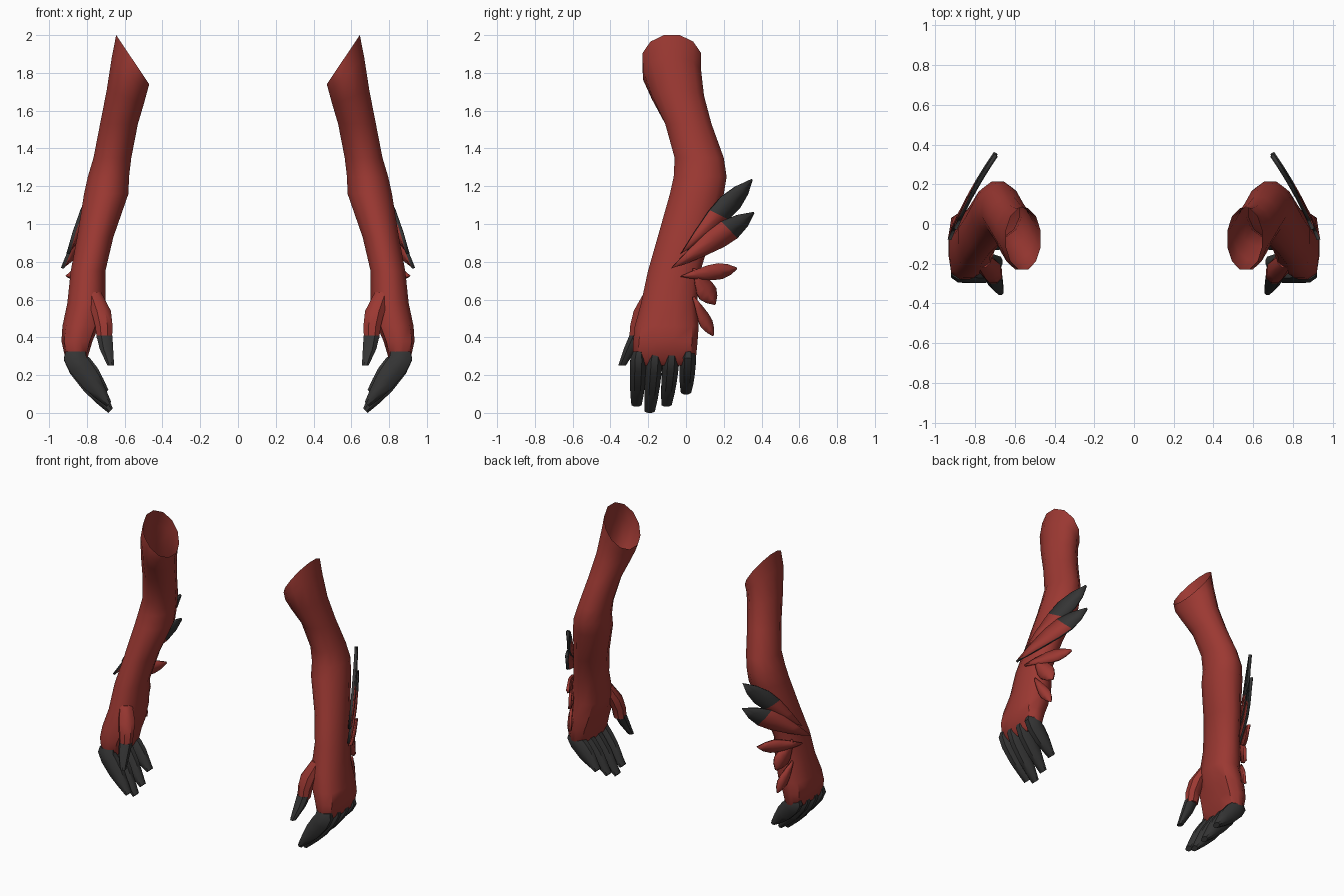
import bpy, math

if "Cube" in bpy.data.objects:
    bpy.data.objects.remove(bpy.data.objects["Cube"])


def material(name, rgb):
    m = bpy.data.materials.new(name)
    m.diffuse_color = (*rgb, 1)
    m.use_nodes = True
    m.node_tree.nodes["Principled BSDF"].inputs["Base Color"].default_value = m.diffuse_color
    return m


RED = material("red_skin", (0.33, 0.04, 0.032))
BLACK = material("charcoal_claw", (0.035, 0.035, 0.035))


def build(name, verts, faces, mats, thickness=0):
    """Make one part on the +x side and mirror it to the other arm."""
    me = bpy.data.meshes.new(name)
    me.from_pydata(verts, [], faces)
    for m in mats:
        me.materials.append(m)
    ob = bpy.data.objects.new(name, me)
    bpy.context.collection.objects.link(ob)
    bpy.ops.object.select_all(action='DESELECT')
    ob.select_set(True)
    bpy.context.view_layer.objects.active = ob
    bpy.ops.object.shade_smooth_by_angle(angle=math.radians(42))
    if thickness:
        s = ob.modifiers.new("thickness", 'SOLIDIFY')
        s.thickness = thickness
        s.offset = 0
    mir = ob.modifiers.new("other_arm", 'MIRROR')
    mir.use_mirror_merge = False
    return ob


def ring(cx, cy, cz, rx, ry, slope=0, power=2, n=12):
    """Superellipse section whose height tilts along x."""
    pts = []
    for i in range(n):
        a = 2 * math.pi * (i + 0.5) / n
        c, s = math.cos(a), math.sin(a)
        k = (abs(c) ** power + abs(s) ** power) ** (-1 / power)
        k /= math.cos(math.pi / n) if power == 2 else 1
        dx = max(-1, min(1, c * k)) * rx
        pts.append((cx + dx, cy + max(-1, min(1, s * k)) * ry, cz + slope * dx))
    return pts


def loft(name, rings, mat, cap_start=False, cap_end=True):
    n = len(rings[0])
    verts = [p for r in rings for p in r]
    faces = []
    for k in range(len(rings) - 1):
        for i in range(n):
            j = (i + 1) % n
            faces.append((k * n + i, k * n + j, (k + 1) * n + j, (k + 1) * n + i))
    if cap_start:
        faces.append(tuple(reversed(range(n))))
    if cap_end:
        faces.append(tuple(range(len(verts) - n, len(verts))))
    # rings run downward, so flip to face outward
    return build(name, verts, [tuple(reversed(f)) for f in faces], [mat])


# Arm and palm, open at the slanted shoulder: z, x min, x max, y min, y max, slope, power
sections = [
    (1.87, 0.47, 0.645, -0.23, 0.08, 1.49, 2),
    (1.79, 0.482, 0.668, -0.228, 0.08, 1.0, 2),
    (1.67, 0.50, 0.695, -0.18, 0.095, 0.4, 2),
    (1.53, 0.53, 0.73, -0.11, 0.135, 0, 2),
    (1.35, 0.565, 0.765, -0.06, 0.20, 0, 2),
    (1.25, 0.577, 0.795, -0.065, 0.215, 0, 2),
    (1.16, 0.58, 0.815, -0.085, 0.20, 0, 2),
    (0.93, 0.66, 0.852, -0.15, 0.13, 0, 2),
    (0.75, 0.70, 0.888, -0.205, 0.08, 0, 2.2),
    (0.58, 0.70, 0.905, -0.24, 0.06, 0, 2.6),
    (0.46, 0.735, 0.93, -0.272, 0.068, 0, 3),
    (0.38, 0.77, 0.935, -0.28, 0.062, 0, 3.5),
    (0.28, 0.80, 0.912, -0.28, 0.052, 0, 4),
    (0.25, 0.82, 0.88, -0.26, 0.03, 0, 4),
]
loft("arm", [ring((a + b) / 2, (c + d) / 2, z, (b - a) / 2, (d - c) / 2, s, p)
             for z, a, b, c, d, s, p in sections], RED)

# Four curled claw fingers: base y, tip y, tip z
path = [(0.86, 0.325, 0.052, 0.030, 0), (0.862, 0.285, 0.06, 0.043, -0.1),
        (0.835, 0.235, 0.054, 0.043, -0.5), (0.775, 0.15, 0.042, 0.040, -0.8),
        (0.725, 0.08, 0.028, 0.035, -0.9), (0.675, 0.012, 0.012, 0.027, -1)]
fingers = [("index", -0.25, -0.262, 0.045), ("middle", -0.162, -0.192, 0.012),
           ("ring", -0.074, -0.103, 0.045), ("little", 0.012, 0.0, 0.11)]
for label, y0, y1, tip in fingers:
    k = (0.325 - tip) / (0.325 - 0.012)
    rings = []
    for x, z, rx, ry, slope in path:
        t = (0.325 - z) / 0.313
        rings.append(ring(0.86 - (0.86 - x) * (0.6 + 0.4 * k), y0 + (y1 - y0) * t,
                          0.325 - (0.325 - z) * k, rx, ry, slope, n=8))
    loft(label + "_finger_claw", rings, BLACK, cap_start=True)

# Thumb and its claw
loft("thumb", [ring(0.765, -0.18, 0.64, 0.04, 0.04, n=8),
               ring(0.725, -0.225, 0.54, 0.052, 0.052, n=8),
               ring(0.71, -0.252, 0.46, 0.046, 0.044, n=8),
               ring(0.707, -0.262, 0.39, 0.04, 0.038, n=8)], RED, cap_start=True)
loft("thumb_claw", [ring(0.707, -0.262, 0.41, 0.042, 0.038, n=8),
                    ring(0.697, -0.295, 0.34, 0.036, 0.034, n=8),
                    ring(0.674, -0.338, 0.252, 0.018, 0.02, n=8)], BLACK, cap_start=True)


def feather(name, root, tip, width, dark_from=2.0, shift=0.0):
    """Leaf-shaped plate lying along the outer forearm and sweeping back."""
    dy, dz = tip[0] - root[0], tip[1] - root[1]
    length = math.hypot(dy, dz)
    ny, nz = -dz / length, dy / length
    verts, faces = [], []
    stations = [(0, 0.15), (0.25, 0.6), (0.5, 0.95), (0.68, 1), (0.85, 0.66), (1, 0.04)]
    for t, w in stations:
        for side in (1, 0, -1):
            # the upper edge lags the lower one, slanting the dark tip
            u = t - 0.06 * side * (1 - t)
            y = root[0] + dy * u + ny * w * width * side
            z = root[1] + dz * u + nz * w * width * side
            x = 0.888 - 0.45 * y - 0.33 * y * y + shift + (0.006 if side == 0 else 0)
            verts.append((x, y, z))
    for k in range(len(stations) - 1):
        for i in range(2):
            a = k * 3 + i
            faces.append((a, a + 3, a + 4, a + 1))
    ob = build(name, verts, faces, [RED, BLACK], 0.018)
    for p in ob.data.polygons:
        p.material_index = int(stations[p.index // 2][0] >= dark_from)
    if dark_from < 1:
        ob.modifiers["thickness"].material_offset_rim = 1


# Forearm feathers, from the elbow down to the wrist
feather("upper_feather", (0.0, 0.86), (0.345, 1.235), 0.055, 0.5)
feather("long_feather", (-0.05, 0.775), (0.355, 1.06), 0.06, 0.68, 0.008)
feather("middle_feather", (-0.01, 0.72), (0.265, 0.765), 0.042, shift=0.004)
feather("lower_feather", (0.04, 0.75), (0.15, 0.575), 0.05)
feather("wrist_feather", (0.04, 0.60), (0.14, 0.41), 0.032)
